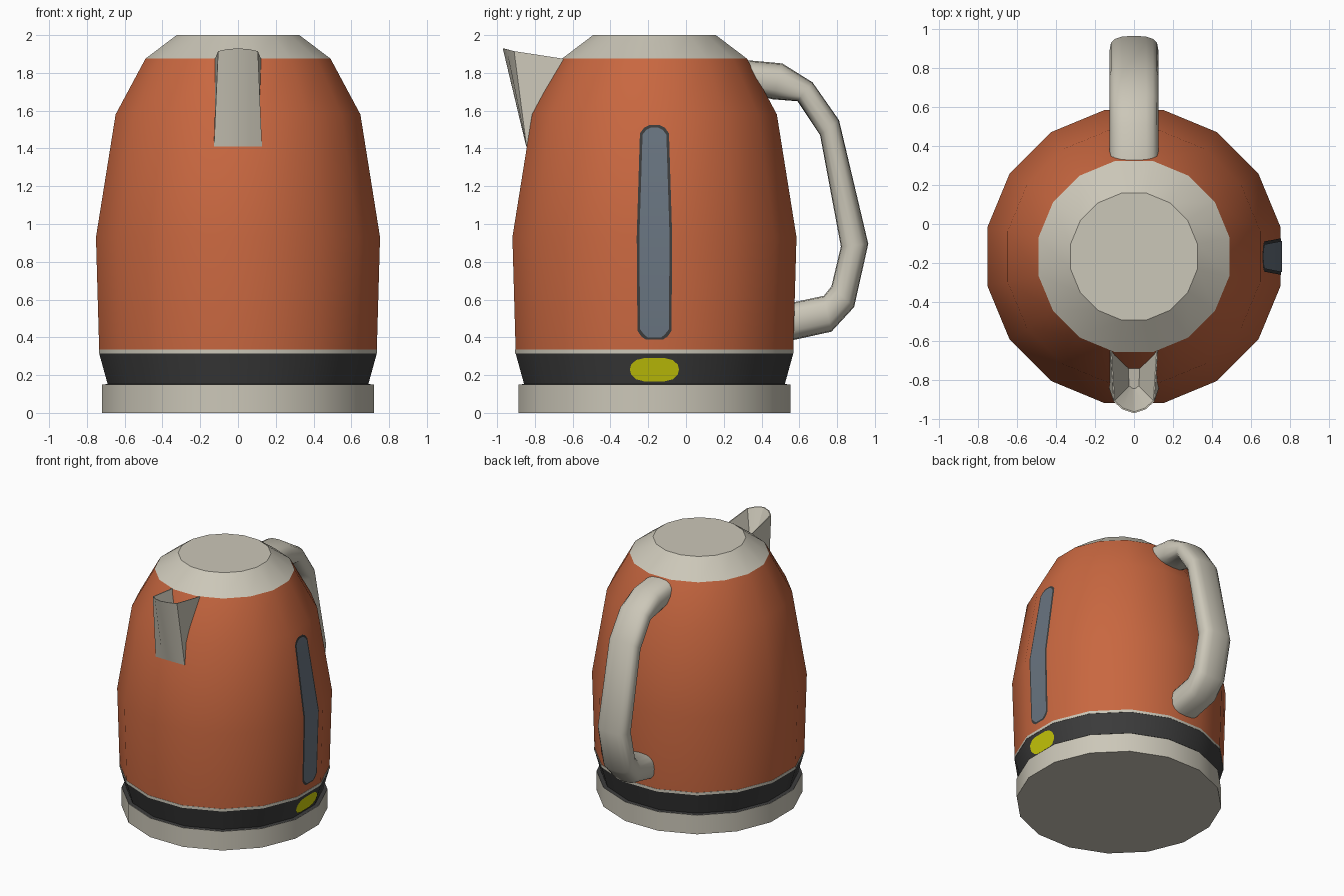
import bpy, bmesh, math

if "Cube" in bpy.data.objects:
    bpy.data.objects.remove(bpy.data.objects["Cube"])

CY = -0.167                    # body axis
SIDES = 16


def material(name, rgb):
    m = bpy.data.materials.new(name)
    m.diffuse_color = (*rgb, 1)
    m.use_nodes = True
    m.node_tree.nodes["Principled BSDF"].inputs["Base Color"].default_value = m.diffuse_color
    return m


ORANGE = material("orange", (0.58, 0.136, 0.051))
BLACK = material("black", (0.045, 0.045, 0.045))
SLATE = material("slate", (0.14, 0.175, 0.215))
YELLOW = material("yellow", (0.62, 0.62, 0.003))
CREAM = material("warm_grey", (0.60, 0.57, 0.48))


def finish(name, bm, mat=CREAM, angle=30):
    bmesh.ops.recalc_face_normals(bm, faces=bm.faces)
    me = bpy.data.meshes.new(name)
    bm.to_mesh(me)
    bm.free()
    ob = bpy.data.objects.new(name, me)
    bpy.context.collection.objects.link(ob)
    me.materials.append(mat)
    bpy.ops.object.select_all(action='DESELECT')
    ob.select_set(True)
    bpy.context.view_layer.objects.active = ob
    bpy.ops.object.shade_smooth_by_angle(angle=math.radians(angle))
    return ob


def loft(bm, rings):
    """Skin closed rings of points and cap both ends."""
    vs = [[bm.verts.new(p) for p in r] for r in rings]
    n = len(vs[0])
    for a, b in zip(vs, vs[1:]):
        for i in range(n):
            j = (i + 1) % n
            bm.faces.new((a[i], a[j], b[j], b[i]))
    bm.faces.new(vs[0])
    bm.faces.new(vs[-1])


def turned(name, profile, mat=CREAM):
    """16-sided turned part; profile holds (distance to flat, z)."""
    bm = bmesh.new()
    k = 1 / math.cos(math.pi / SIDES)
    ang = [(i + 0.5) * math.tau / SIDES for i in range(SIDES)]
    loft(bm, [[(r * k * math.cos(a), CY + r * k * math.sin(a), z) for a in ang]
              for r, z in profile])
    return finish(name, bm, mat)


BODY = [(0.735, 0.335), (0.752, 0.93), (0.648, 1.58), (0.49, 1.875)]
BAND = [(0.69, 0.152), (0.735, 0.315)]
turned("base", [(0.72, 0), (0.72, 0.15)])
turned("dark_band", [(0.72, 0.151)] + BAND, BLACK)
turned("trim_ring", [(0.737, 0.315), (0.737, 0.335)])
turned("body", BODY, ORANGE)
turned("lid", [(0.49, 1.875), (0.325, 2.0)])


def flat_dist(profile, z):
    for (r0, z0), (r1, z1) in zip(profile, profile[1:]):
        if z <= z1:
            return r0 + (r1 - r0) * (z - z0) / (z1 - z0)


def side_panel(name, profile, rows, lift, mat):
    """Thin plate hugging the right side; rows hold (z, half width)."""
    bm = bmesh.new()
    vs = [[bm.verts.new((flat_dist(profile, z) + lift, CY + s * w, z)) for s in (-1, 1)]
          for z, w in rows]
    for a, b in zip(vs, vs[1:]):
        bm.faces.new((a[0], a[1], b[1], b[0]))
    return finish(name, bm, mat)


# water level window with dark surround, and power button
side_panel("window_frame", BODY,
           [(0.388, 0.045), (0.405, 0.07), (0.435, 0.09), (0.93, 0.094),
            (1.48, 0.077), (1.51, 0.055), (1.525, 0.025)], 0.003, BLACK)
side_panel("window", BODY,
           [(0.400, 0.037), (0.416, 0.056), (0.442, 0.076), (0.93, 0.080),
            (1.473, 0.063), (1.498, 0.044), (1.511, 0.018)], 0.006, SLATE)
side_panel("power_button", BAND,
           [(0.167, 0.055), (0.178, 0.097), (0.205, 0.124), (0.23, 0.130),
            (0.255, 0.124), (0.28, 0.097), (0.29, 0.055)], 0.005, YELLOW)

# handle: rounded-rectangle section swept through outer/inner (y, z) pairs
PAIRS = [((0.27, 1.872), (0.34, 1.69)), ((0.51, 1.85), (0.46, 1.66)),
         ((0.67, 1.75), (0.59, 1.65)), ((0.81, 1.55), (0.71, 1.47)),
         ((0.965, 0.895), (0.82, 0.88)), ((0.89, 0.56), (0.77, 0.67)),
         ((0.77, 0.43), (0.73, 0.62)), ((0.52, 0.375), (0.52, 0.575))]


def rounded(c):
    return math.copysign(abs(c) ** 0.72, c)


rings = []
for (yo, zo), (yi, zi) in PAIRS:
    ring = []
    for i in range(16):
        a = i * math.tau / 16
        u, v = rounded(math.cos(a)), rounded(math.sin(a))
        ring.append((0.125 * u, (yo + yi) / 2 + v * (yo - yi) / 2,
                     (zo + zi) / 2 + v * (zo - zi) / 2))
    rings.append(ring)
bm = bmesh.new()
loft(bm, rings)
finish("handle", bm, angle=50)

# spout: outer shell tapering to a bottom edge, with a sunken pouring channel


def around(pts, mid):
    return pts + mid + [(-x, y, z) for x, y, z in reversed(pts)]


bm = bmesh.new()
foot = around([(0.127, -0.62, 1.41), (0.127, -0.844, 1.41), (0.065, -0.845, 1.41)],
              [(0, -0.846, 1.41)])
rim = around([(0.122, -0.65, 1.875), (0.105, -0.91, 1.915), (0.06, -0.95, 1.925)],
             [(0, -0.97, 1.93)])
lip = around([(0.116, -0.651, 1.874), (0.099, -0.906, 1.914), (0.056, -0.944, 1.924)],
             [(0, -0.963, 1.929)])
floor = around([(0.03, -0.73, 1.72), (0.025, -0.83, 1.70), (0.012, -0.84, 1.70)],
               [(0, -0.845, 1.70)])
loft(bm, [foot, rim, lip, floor])
finish("spout", bm, angle=25)
